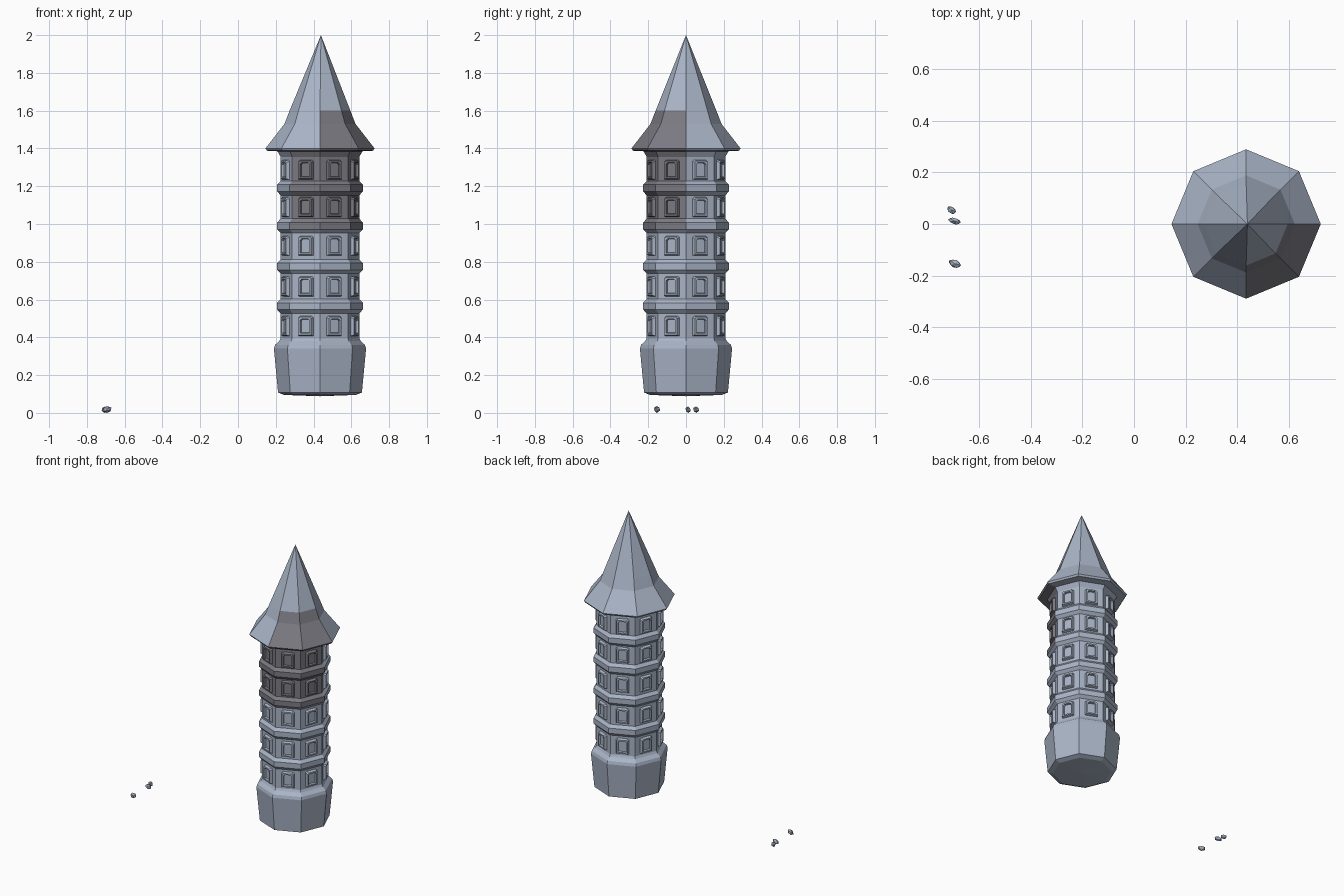
import bpy, bmesh, random
from math import cos, sin, pi, atan2
from mathutils import Vector, Matrix

if "Cube" in bpy.data.objects:
    bpy.data.objects.remove(bpy.data.objects["Cube"])

CX = 0.434      # tower axis
SIDES = 8
WALL = 0.208    # shaft corner radius


def material(name, rgb):
    m = bpy.data.materials.new(name)
    m.diffuse_color = (*rgb, 1)
    m.use_nodes = True
    m.node_tree.nodes["Principled BSDF"].inputs["Base Color"].default_value = m.diffuse_color
    return m


SLATE = material("slate_blue", (0.40, 0.46, 0.57))
SOOT = material("dark_stain", (0.20, 0.195, 0.225))


def stained(face):
    """Dark weathered patch on the front right of the upper floors and lower roof."""
    c = face.calc_center_median()
    side = int((atan2(c.y, c.x - CX) % (2 * pi)) / (pi / 4))
    if c.z > 1.39:
        return c.z < 1.6 and side in (6, 7)
    return c.z > 0.98 and side in (5, 6, 7)


def finish(name, bm):
    bmesh.ops.recalc_face_normals(bm, faces=bm.faces)
    for f in bm.faces:
        f.material_index = int(stained(f))
    mesh = bpy.data.meshes.new(name)
    mesh.materials.append(SLATE)
    mesh.materials.append(SOOT)
    bm.to_mesh(mesh)
    bm.free()
    ob = bpy.data.objects.new(name, mesh)
    bpy.context.collection.objects.link(ob)
    return ob


def bridge(bm, loops):
    for a, b in zip(loops, loops[1:]):
        n = len(a)
        for i in range(n):
            j = (i + 1) % n
            bm.faces.new((a[i], a[j], b[j], b[i]))


def cap(bm, loop, x, z):
    tip = bm.verts.new((x, 0, z))
    for i in range(len(loop)):
        bm.faces.new((loop[i], loop[(i + 1) % len(loop)], tip))


def lathe(name, profile, z_bottom, z_top):
    """Octagonal solid from (radius, height) pairs, closed by a point at each end."""
    bm = bmesh.new()
    loops = [[bm.verts.new((CX + r * cos(2 * pi * i / SIDES), r * sin(2 * pi * i / SIDES), z))
              for i in range(SIDES)] for r, z in profile]
    bridge(bm, loops)
    cap(bm, loops[0], CX, z_bottom)
    cap(bm, loops[-1], CX + 0.005, z_top)
    return finish(name, bm)


# Plinth, shaft with ring mouldings, and roof share one continuous outline
outline = [(0.19, 0.095), (0.222, 0.108), (0.244, 0.34), (0.238, 0.36), (0.216, 0.38), (WALL, 0.395)]
for z in (0.565, 0.775, 0.99, 1.19):
    outline += [(WALL, z - 0.038), (0.227, z - 0.018), (0.227, z + 0.018), (WALL, z + 0.038)]
outline += [(WALL, 1.355), (0.225, 1.385), (0.281, 1.388), (0.289, 1.4), (0.188, 1.53), (0.161, 1.6)]
lathe("tower", outline, 0.088, 2.0)

# Framed windows: five floors, one on each wall
bm = bmesh.new()
apothem = WALL * cos(pi / SIDES)
rings = [(0.043, 0.054, -0.004), (0.036, 0.047, 0.018), (0.027, 0.038, 0.018), (0.024, 0.035, 0.005)]
for z in (0.46, 0.67, 0.885, 1.09, 1.287):
    for k in range(SIDES):
        turn = Matrix.Rotation((k + 0.5) * 2 * pi / SIDES, 4, 'Z')
        loops = []
        for w, h, d in rings:
            c = 0.008
            pts = [(-w, -h), (w, -h), (w, h - c), (w - c, h), (c - w, h), (-w, h - c)]
            loops.append([bm.verts.new(Vector((CX, 0, z)) + turn @ Vector((apothem + d, y, dz)))
                          for y, dz in pts])
        bridge(bm, loops)
        bm.faces.new(loops[-1])
finish("windows", bm)

# Small loose stones beside the tower
random.seed(4)
stones = [(-0.706, 0.054, 0.038, 0.032), (-0.695, 0.011, 0.052, 0.027), (-0.693, -0.154, 0.052, 0.034)]
for n, (x, y, sx, sy) in enumerate(stones, 1):
    bm = bmesh.new()
    bmesh.ops.create_icosphere(bm, subdivisions=1, radius=0.5)
    for v in bm.verts:
        v.co *= random.uniform(0.88, 1.1)
    low = min(v.co.z for v in bm.verts)
    for v in bm.verts:
        v.co = (x + v.co.x * sx, y + v.co.y * sy - v.co.x * 0.012, (v.co.z - low) * 0.036)
    finish(f"stone_{n}", bm)
